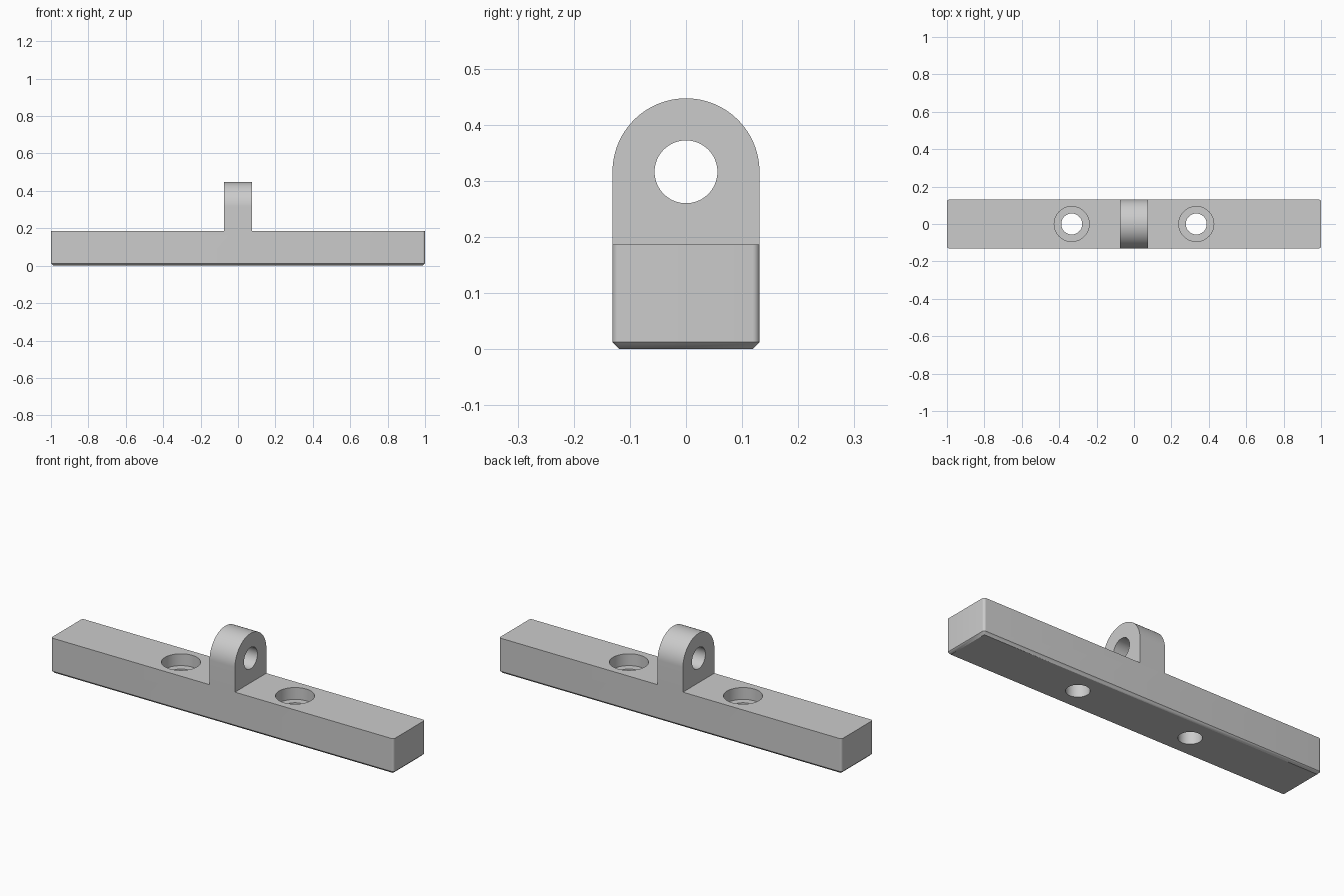
import bpy, bmesh, math
from mathutils import Matrix

if "Cube" in bpy.data.objects:
    bpy.data.objects.remove(bpy.data.objects["Cube"], do_unlink=True)

HALF_LENGTH, HALF_WIDTH, TOP = 1.0, 0.131, 0.1865
EDGE = 0.0125                      # corner rounding and bottom chamfer
LUG_HALF, EYE_Z = 0.074, 0.316
BORE, COUNTERBORE, BORE_X = 0.056, 0.0935, 0.333
COUNTERBORE_DEPTH = 0.0625

grey = bpy.data.materials.new("grey metal")
grey.use_nodes = True
grey.diffuse_color = (0.6, 0.6, 0.6, 1)
grey.node_tree.nodes["Principled BSDF"].inputs["Base Color"].default_value = grey.diffuse_color


def make_object(name, bm):
    bmesh.ops.recalc_face_normals(bm, faces=bm.faces)
    mesh = bpy.data.meshes.new(name)
    bm.to_mesh(mesh)
    bm.free()
    mesh.materials.append(grey)
    obj = bpy.data.objects.new(name, mesh)
    bpy.context.collection.objects.link(obj)
    return obj


def cylinder(name, radius, depth, matrix):
    bm = bmesh.new()
    bmesh.ops.create_cone(bm, cap_ends=True, segments=64, radius1=radius,
                          radius2=radius, depth=depth, matrix=matrix)
    return make_object(name, bm)


def combine(target, tool, operation):
    mod = target.modifiers.new(operation, "BOOLEAN")
    mod.operation, mod.solver, mod.object = operation, "EXACT", tool
    bpy.context.view_layer.objects.active = target
    bpy.ops.object.modifier_apply(modifier=mod.name)
    bpy.data.objects.remove(tool, do_unlink=True)


# Bar: rounded upright corners, chamfered bottom edge
bm = bmesh.new()
for sx in (-1, 1):
    for sy in (-1, 1):
        cx, cy = sx * (HALF_LENGTH - EDGE), sy * (HALF_WIDTH - EDGE)
        bm.verts.new((cx, cy, 0))
        for step in range(9):
            a = math.pi / 2 * step / 8
            x, y = cx + sx * EDGE * math.cos(a), cy + sy * EDGE * math.sin(a)
            for z in (EDGE, TOP):
                bm.verts.new((x, y, z))
bmesh.ops.convex_hull(bm, input=bm.verts)
bmesh.ops.dissolve_limit(bm, angle_limit=0.01, verts=bm.verts, edges=bm.edges)
body = make_object("mounting_bar", bm)

# Lug: round-topped profile pushed out along x
bm = bmesh.new()
outline = [(-HALF_WIDTH, TOP / 2), (HALF_WIDTH, TOP / 2)]
for step in range(49):
    a = math.pi * step / 48
    outline.append((HALF_WIDTH * math.cos(a), EYE_Z + HALF_WIDTH * math.sin(a)))
face = bm.faces.new([bm.verts.new((-LUG_HALF, y, z)) for y, z in outline])
side = bmesh.ops.extrude_face_region(bm, geom=[face])["geom"]
bmesh.ops.translate(bm, vec=(2 * LUG_HALF, 0, 0),
                    verts=[v for v in side if isinstance(v, bmesh.types.BMVert)])
combine(body, make_object("lug", bm), "UNION")

# Eye through the lug
across = Matrix.Translation((0, 0, EYE_Z)) @ Matrix.Rotation(math.pi / 2, 4, "Y")
combine(body, cylinder("eye_cutter", BORE, 1, across), "DIFFERENCE")

# Counterbored bolt holes either side
for x in (-BORE_X, BORE_X):
    combine(body, cylinder("bolt_cutter", BORE, 1, Matrix.Translation((x, 0, 0))), "DIFFERENCE")
    seat = Matrix.Translation((x, 0, TOP))
    combine(body, cylinder("seat_cutter", COUNTERBORE, 2 * COUNTERBORE_DEPTH, seat), "DIFFERENCE")

# Merge flush faces and smooth the round ones
bm = bmesh.new()
bm.from_mesh(body.data)
bmesh.ops.remove_doubles(bm, verts=bm.verts, dist=0.00001)
bmesh.ops.dissolve_limit(bm, angle_limit=0.01, verts=bm.verts, edges=bm.edges)
bm.to_mesh(body.data)
bm.free()
bpy.ops.object.select_all(action="DESELECT")
body.select_set(True)
bpy.context.view_layer.objects.active = body
bpy.ops.object.shade_smooth_by_angle(angle=math.radians(30))
